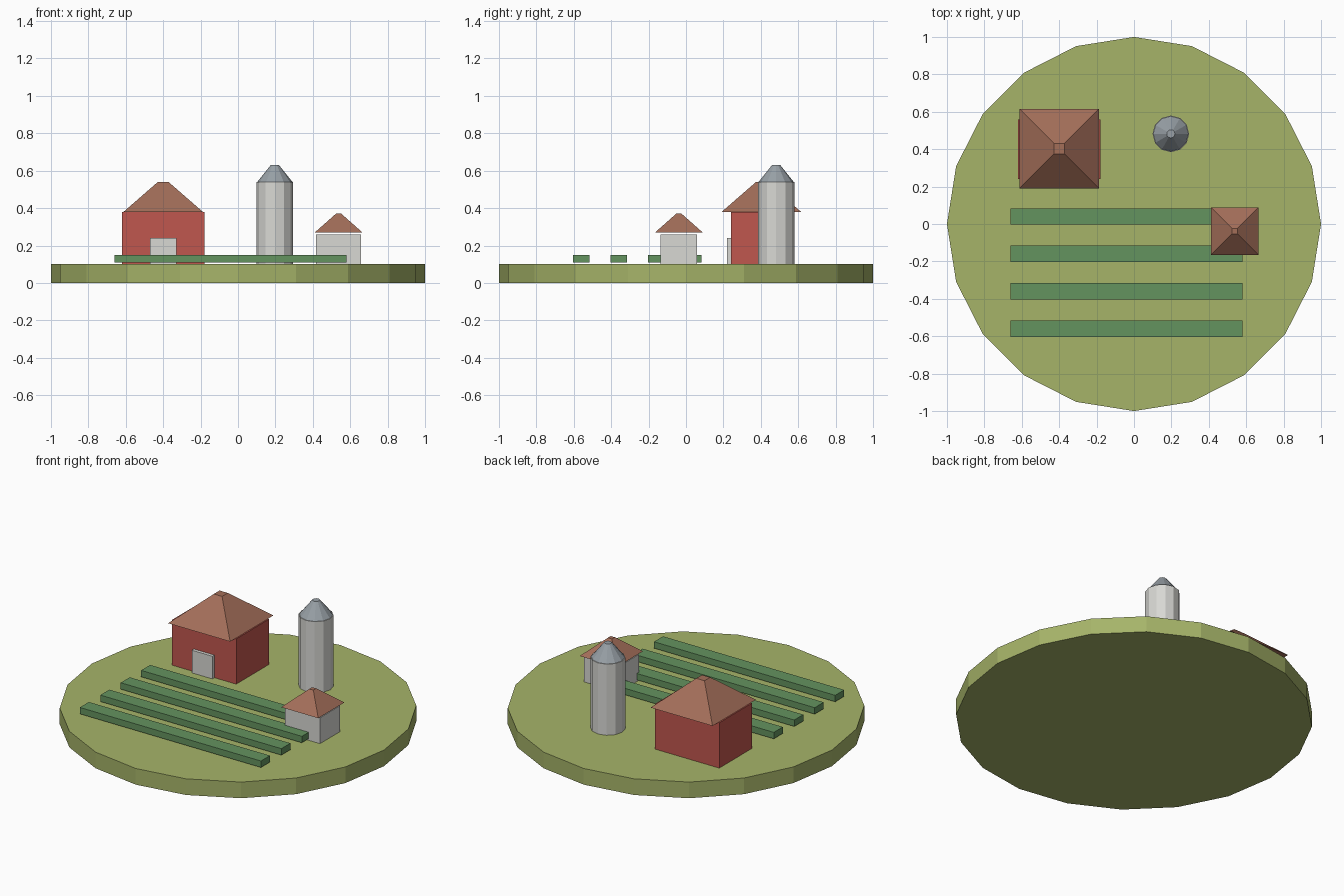
import bpy, math

if "Cube" in bpy.data.objects:
    bpy.data.objects.remove(bpy.data.objects["Cube"])


def material(name, rgb):
    """Flat colour given as sRGB 0-255, stored as linear."""
    lin = [((c / 255 + 0.055) / 1.055) ** 2.4 for c in rgb]
    m = bpy.data.materials.new(name)
    m.diffuse_color = (*lin, 1)
    m.use_nodes = True
    m.node_tree.nodes["Principled BSDF"].inputs["Base Color"].default_value = m.diffuse_color
    return m


GRASS = material("grass green", (166, 180, 105))
RED = material("barn red", (192, 87, 78))
ROOF = material("roof brown", (163, 110, 89))
PALE = material("pale grey", (216, 216, 212))
STEEL = material("steel grey", (152, 160, 166))
CROP = material("crop green", (100, 147, 95))


def finish(name, mat):
    ob = bpy.context.object
    ob.name = name
    ob.data.materials.append(mat)
    return ob


def box(name, mat, x, y, z0, z1, sx, sy):
    bpy.ops.mesh.primitive_cube_add(size=1, location=(x, y, (z0 + z1) / 2))
    bpy.context.object.scale = (sx, sy, z1 - z0)
    return finish(name, mat)


def frustum(name, mat, x, y, z0, z1, r0, r1, sides, turn=0.0):
    bpy.ops.mesh.primitive_cone_add(vertices=sides, radius1=r0, radius2=r1,
                                    depth=z1 - z0, location=(x, y, (z0 + z1) / 2),
                                    rotation=(0, 0, turn))
    return finish(name, mat)


QUARTER = math.pi / 4

# round field
frustum("field", GRASS, 0, 0, 0, 0.10, 1, 1, 20)

# barn with hipped roof and door
box("barn_walls", RED, -0.40, 0.40, 0.10, 0.38, 0.44, 0.32)
frustum("barn_roof", ROOF, -0.40, 0.403, 0.38, 0.54, 0.30, 0.04, 4, QUARTER)
box("barn_door", PALE, -0.40, 0.23, 0.10, 0.24, 0.14, 0.02)

# silo
frustum("silo_body", PALE, 0.197, 0.482, 0.10, 0.54, 0.098, 0.098, 12)
frustum("silo_cap", STEEL, 0.197, 0.482, 0.54, 0.63, 0.094, 0.022, 12)

# shed, its roof hovering just above the walls
box("shed_walls", PALE, 0.538, -0.04, 0.10, 0.26, 0.24, 0.195)
frustum("shed_roof", ROOF, 0.538, -0.038, 0.27, 0.37, 0.18, 0.02, 4, QUARTER)

# crop rows
for i in range(4):
    box(f"crop_row_{i + 1}", CROP, -0.04, 0.04 - 0.2 * i, 0.11, 0.15, 1.24, 0.088)
